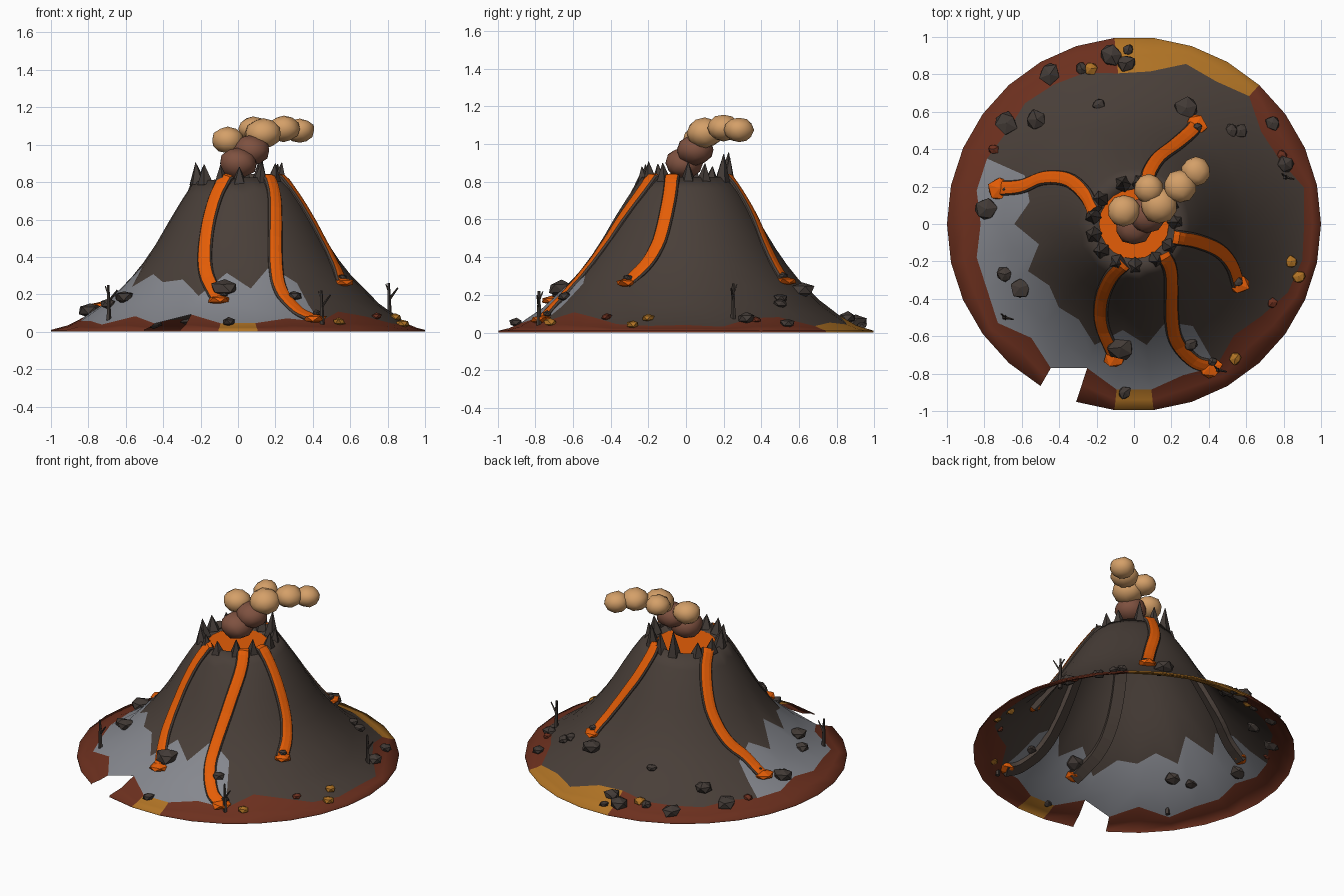
import bpy, bmesh, math, random
from mathutils import Vector, Matrix

random.seed(4)
cube = bpy.data.objects.get("Cube")
if cube:
    bpy.data.objects.remove(cube)


def material(name, *rgb):
    m = bpy.data.materials.new(name)
    m.use_nodes = True
    m.diffuse_color = (*rgb, 1)
    m.node_tree.nodes["Principled BSDF"].inputs["Base Color"].default_value = (*rgb, 1)
    return m


SLOPE = material("slope brown", .066, .049, .040)
ASH = material("ash grey", .235, .243, .27)
RED = material("red earth", .15, .029, .013)
OCHRE = material("ochre earth", .43, .17, .018)
LAVA = material("lava orange", .78, .11, .002)
STONE = material("dark stone", .055, .043, .037)
TAN = material("pale smoke", .66, .35, .14)
SMOKE = material("brown smoke", .21, .083, .051)


def finish(bm, name, mats, smooth=False):
    bmesh.ops.recalc_face_normals(bm, faces=bm.faces)
    me = bpy.data.meshes.new(name)
    for f in bm.faces:
        f.smooth = smooth
    bm.to_mesh(me)
    bm.free()
    for m in mats:
        me.materials.append(m)
    ob = bpy.data.objects.new(name, me)
    bpy.context.collection.objects.link(ob)
    return ob


# Mountain profile: (radius, height)
PROFILE = [(.235, .825), (.285, .755), (.335, .68), (.39, .59), (.45, .485), (.52, .38),
           (.6, .28), (.69, .188), (.79, .108), (.88, .05), (.94, .024), (1, .01)]


def height(x, y):
    r = math.hypot(x, y)
    s = r - .09 * x * max(0, 1 - r)
    if s <= PROFILE[0][0]:
        return PROFILE[0][1]
    for (r0, z0), (r1, z1) in zip(PROFILE, PROFILE[1:]):
        if s <= r1:
            return z0 + (z1 - z0) * (s - r0) / (r1 - r0)
    return PROFILE[-1][1]


def normal(x, y):
    e = .03
    return Vector((height(x - e, y) - height(x + e, y),
                   height(x, y - e) - height(x, y + e), 2 * e)).normalized()


# Mountain: thirty columns, with jagged colour borders placed on the rings
COLS = 30
border = [.91, .93, .85, .84, .92, .88, .90, .82, .81, .85, .86, .87, .84, .86, .86,
          .82, .86, .86, .90, .82, .89, .81, .89, .89, .85, .88, .80, .84, .90, .92]
ash_top = dict(zip(range(13, 26), [.64, .57, .64, .52, .62, .56, .60, .59, .68, .57, .65, .55, .63]))
bm = bmesh.new()
cols = []
for i in range(COLS):
    a = math.tau * i / COLS
    b1, b2 = ash_top.get(i, .6), border[i]
    radii = [.235 + (b1 - .235) * k / 6 for k in range(7)] + [(b1 + b2) / 2, b2, (b2 + 1) / 2, 1]
    ca, sa = math.cos(a), math.sin(a)
    col = [bm.verts.new((.18 * ca, .18 * sa, .77))]
    col += [bm.verts.new((r * ca, r * sa, height(r * ca, r * sa))) for r in radii]
    col.append(bm.verts.new((ca, sa, 0)))
    cols.append(col)
for i in range(COLS):
    left, right = cols[i], cols[(i + 1) % COLS]
    for k in range(len(left) - 1):
        outer = k >= 9
        if outer and i == 20:      # gap in the rim
            continue
        f = bm.faces.new((left[k], left[k + 1], right[k + 1], right[k]))
        if outer:
            f.material_index = 3 if i in (4, 5, 6, 7, 22) else 2
        elif k >= 7 and 13 <= i < 25:
            f.material_index = 1
finish(bm, "mountain", [SLOPE, ASH, RED, OCHRE], True)

# Lava lake in the crater
bm = bmesh.new()
bmesh.ops.create_circle(bm, cap_ends=True, segments=20, radius=.187,
                        matrix=Matrix.Translation((0, 0, .785)))
finish(bm, "lava_lake", [LAVA])


# Lumpy stones
def rock(name, x, y, size, mat, z=None, flat=.65):
    bm = bmesh.new()
    bmesh.ops.create_icosphere(bm, subdivisions=1, radius=size)
    for v in bm.verts:
        v.co *= random.uniform(.85, 1.2)
        v.co.z *= flat
    bmesh.ops.rotate(bm, verts=bm.verts, matrix=Matrix.Rotation(random.uniform(0, 6), 3, "Z"))
    base = height(x, y) + size * .3 if z is None else z
    bmesh.ops.translate(bm, verts=bm.verts, vec=(x, y, base))
    return finish(bm, name, [mat])


# Lava streams: raised channel with dark banks, swept over the slope
def spline(pts, steps=5):
    p = [Vector(q) for q in pts]
    p = [2 * p[0] - p[1]] + p + [2 * p[-1] - p[-2]]
    out = []
    for a, b, c, d in zip(p, p[1:], p[2:], p[3:]):
        for s in range(steps):
            t = s / steps
            out.append(.5 * (2 * b + (c - a) * t + (2 * a - 5 * b + 4 * c - d) * t * t
                             + (3 * b - a - 3 * c + d) * t ** 3))
    return out + [p[-2]]


SECTION = [(-.038, -.03), (-.04, .004), (-.033, .014), (-.015, .018),
           (.015, .018), (.033, .014), (.04, .004), (.038, -.03)]


def stream(name, pts):
    path = spline(pts)
    bm = bmesh.new()
    rows = []
    for i, p in enumerate(path):
        tan = path[min(i + 1, len(path) - 1)] - path[max(i - 1, 0)]
        n = normal(*p)
        side = Vector((-tan.y, tan.x, 0)).normalized()
        side = (side - n * side.dot(n)).normalized()
        c = Vector((p.x, p.y, height(*p)))
        rows.append([bm.verts.new(c + side * u + n * w) for u, w in SECTION])
    count = len(SECTION)
    for r0, r1 in zip(rows, rows[1:]):
        for k in range(count):
            f = bm.faces.new((r0[k], r0[(k + 1) % count], r1[(k + 1) % count], r1[k]))
            f.material_index = int(k in (2, 3, 4))
    for row in (rows[0], rows[-1]):
        bm.faces.new(row)
    finish(bm, name, [SLOPE, LAVA])
    x, y = pts[-1]
    rock(name + "_pool", x, y, .062, LAVA, height(x, y) + .006, .4)
    rock(name + "_pool_stone", x * .97 + .02, y * .97, .026, STONE, height(x, y) + .035)


stream("left_back_stream", [(.07, .21), (.08, .27), (.13, .35), (.22, .42), (.3, .49), (.33, .53)])
stream("right_stream", [(-.215, .07), (-.26, .16), (-.35, .235), (-.48, .245), (-.6, .2), (-.72, .19)])
stream("front_stream", [(-.05, -.21), (-.12, -.28), (-.17, -.4), (-.17, -.54), (-.1, -.71)])
stream("left_front_stream", [(.155, -.16), (.195, -.26), (.2, -.5), (.23, -.63), (.32, -.73), (.41, -.76)])
stream("left_stream", [(.21, -.07), (.33, -.09), (.45, -.14), (.52, -.22), (.555, -.32)])

STONES = [(-.45, .8, .058), (-.52, .56, .055), (-.68, .54, .06), (-.28, .83, .035),
          (-.12, .9, .06), (-.04, .86, .05), (-.03, .93, .03), (-.19, .64, .033),
          (.28, .62, .068), (.52, .5, .035), (.57, .5, .04), (.74, .54, .042),
          (.81, .32, .045), (-.79, .08, .06), (-.69, -.27, .045), (-.61, -.34, .055),
          (-.07, -.66, .07), (-.05, -.9, .038), (.3, -.64, .038)]
for n, (x, y, s) in enumerate(STONES):
    rock(f"stone_{n + 1}", x, y, s, STONE)
for n, (x, y) in enumerate([(.79, .37), (-.75, .4), (.74, -.42)]):
    rock(f"red_stone_{n + 1}", x, y, .028, RED)
for n, (x, y) in enumerate([(-.23, .83), (.84, -.2), (.88, -.28), (.54, -.72)]):
    rock(f"ochre_stone_{n + 1}", x, y, .035, OCHRE)


# Tapered spikes and branches
def spike(bm, start, end, r0, r1, sides):
    start, end = Vector(start), Vector(end)
    d = end - start
    mat = Matrix.Translation((start + end) / 2) @ d.to_track_quat("Z", "Y").to_matrix().to_4x4()
    bmesh.ops.create_cone(bm, cap_ends=True, segments=sides, radius1=r0, radius2=r1,
                          depth=d.length, matrix=mat)


bm = bmesh.new()
for i in range(13):
    a = math.tau * (i + random.uniform(-.2, .2)) / 13
    ca, sa = math.cos(a), math.sin(a)
    top = random.uniform(.87, .91) + (.05 if 1 < a < 2 else 0)
    spike(bm, (.222 * ca, .222 * sa, .79), (.235 * ca, .235 * sa, top), .046, .002, 5)
finish(bm, "crater_spikes", [STONE])

for n, (x, y, top) in enumerate([(-.69, -.5, .25), (.45, -.78, .22), (.81, .25, .26)]):
    z = height(x, y) - .03
    bm = bmesh.new()
    spike(bm, (x, y, z), (x - .005, y, top), .015, .007, 5)
    mid = z + (top - z) * .6
    spike(bm, (x, y, mid), (x + .045, y - .01, mid + .06), .008, .004, 4)
    spike(bm, (x, y, mid + .03), (x - .02, y + .02, mid + .08), .007, .004, 4)
    finish(bm, f"dead_tree_{n + 1}", [STONE])

# Smoke plume
PUFFS = [(0, -.01, .9, .097), (.07, .05, .97, .095), (-.055, .07, 1.025, .083), (.08, .19, 1.085, .075),
         (.135, .1, 1.06, .094), (.245, .2, 1.085, .083), (.33, .28, 1.075, .076)]
for n, (x, y, z, r) in enumerate(PUFFS):
    bm = bmesh.new()
    bmesh.ops.create_icosphere(bm, subdivisions=2, radius=r)
    for v in bm.verts:
        v.co *= random.uniform(.96, 1.04)
    bmesh.ops.scale(bm, verts=bm.verts, vec=(1.06, 1.05, .86))
    bmesh.ops.translate(bm, verts=bm.verts, vec=(x, y, z))
    finish(bm, f"smoke_puff_{n + 1}", [SMOKE if n < 2 else TAN], True)
